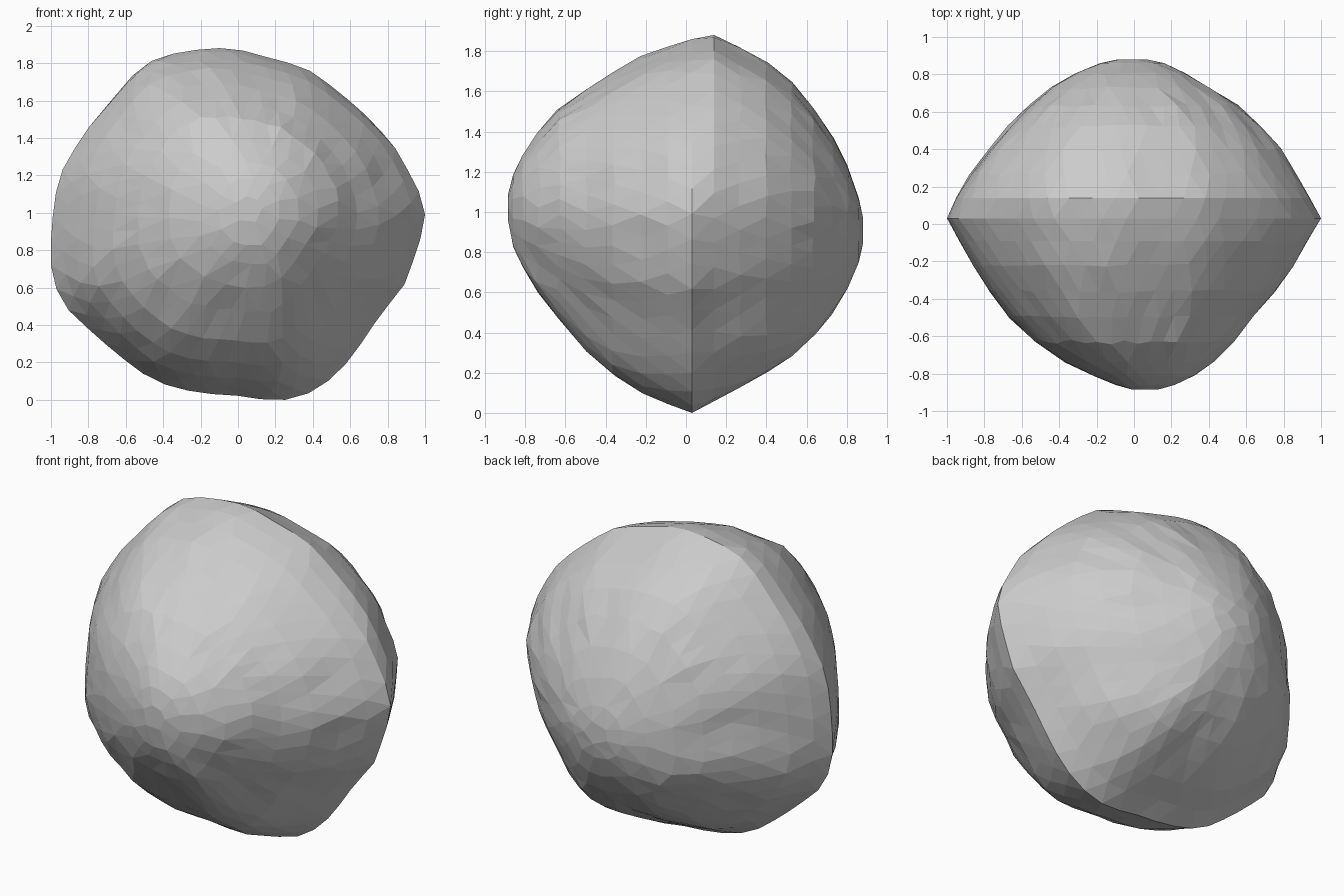
import bpy, bmesh, math, random
from mathutils import Vector

if "Cube" in bpy.data.objects:
    bpy.data.objects.remove(bpy.data.objects["Cube"])

random.seed(4)
N = 46

# widest outline of the boulder (x, z), lying on the ridge plane
outline = [(-.17, 1.88), (-.02, 1.88), (.3, 1.79), (.42, 1.74), (.68, 1.53), (.83, 1.38),
           (.96, 1.15), (1, 1.01), (.97, .85), (.89, .63), (.75, .45), (.65, .3), (.56, .18),
           (.45, .08), (.33, .02), (.2, 0), (0, .03), (-.15, .04), (-.35, .07), (-.53, .16),
           (-.7, .3), (-.9, .48), (-.97, .6), (-1, .73), (-1, .92), (-.97, 1.15), (-.93, 1.27),
           (-.81, 1.46), (-.56, 1.75), (-.44, 1.83)]

# sections along depth: y, left x, right x, bottom z, top z
sections = [(-.885, -.02, .13, .94, 1.09), (-.86, -.1, .23, .82, 1.19), (-.82, -.2, .33, .73, 1.28),
            (-.75, -.36, .43, .61, 1.38), (-.64, -.53, .54, .48, 1.515), (-.5, -.67, .64, .295, 1.61),
            (-.36, -.775, .76, .175, 1.69), (-.22, -.86, .85, .09, 1.775), (-.09, -.935, .935, .04, 1.825),
            (.03, -1, 1, 0, 1.86), (.14, -.95, .94, .06, 1.88), (.27, -.88, .875, .125, 1.82),
            (.4, -.775, .79, .2, 1.75), (.52, -.67, .685, .29, 1.65), (.64, -.555, .55, .39, 1.515),
            (.74, -.435, .4, .49, 1.365), (.81, -.31, .29, .62, 1.22), (.86, -.18, .16, .75, 1.07),
            (.88, -.09, .07, .84, .98)]


def sample(t):
    """Point at fraction t along the closed outline."""
    pts = [Vector(p) for p in outline]
    segs = [(a, b, (b - a).length) for a, b in zip(pts, pts[1:] + pts[:1])]
    d = (t % 1) * sum(s[2] for s in segs)
    for a, b, length in segs:
        if d <= length:
            return a.lerp(b, d / length)
        d -= length
    return pts[0]


def bulge(dx, dz, y):
    """Extra fullness on the diagonals, except the flat lower right of the front."""
    r2 = dx * dx + dz * dz
    diagonal = (2 * dx * dz / r2) ** 2
    depth = min(1, abs(y - .03) / .4)
    amount = -.01 if y < 0 and dx > 0 and dz < 0 else .05
    return amount * diagonal * depth


# rings of the boulder, fitted to each section
bm = bmesh.new()
rings = []
for j, (y, xl, xr, zb, zt) in enumerate(sections):
    inner = abs(y - .03) > .15
    pts = [sample((i + (.5 if j % 2 == 0 else 0)) / N) for i in range(N)]
    x0, x1 = min(p.x for p in pts), max(p.x for p in pts)
    z0, z1 = min(p.y for p in pts), max(p.y for p in pts)
    cx, cz = (xl + xr) / 2, (zb + zt) / 2
    ring = []
    for p in pts:
        dx = xl + (p.x - x0) / (x1 - x0) * (xr - xl) - cx
        dz = zb + (p.y - z0) / (z1 - z0) * (zt - zb) - cz
        k = 1 + bulge(dx, dz, y) + (random.uniform(-.01, .01) if inner else 0)
        dy = random.uniform(-.015, .015) if inner and abs(y) < .8 else 0
        ring.append(bm.verts.new((cx + dx * k, y + dy, cz + dz * k)))
    rings.append(ring)

# staggered triangles between rings
for j, (a, b) in enumerate(zip(rings, rings[1:])):
    for i in range(N):
        n = (i + 1) % N
        if j % 2 == 0:
            bm.faces.new((a[i], b[n], b[i]))
            bm.faces.new((a[i], a[n], b[n]))
        else:
            bm.faces.new((a[i], a[n], b[i]))
            bm.faces.new((a[n], b[n], b[i]))

# blunt end caps
bm.faces.new(rings[0])
bm.faces.new(rings[-1])

# merge the crowded small faces toward the ends
ends = [v for r in rings[:5] + rings[-5:] for v in r]
bmesh.ops.remove_doubles(bm, verts=ends, dist=.065)

# soften the section steps, keeping the ridge band sharp
soft = [v for v in bm.verts if not -.05 < v.co.y < .18 and abs(v.co.y) < .84]
bmesh.ops.smooth_vert(bm, verts=soft, factor=.4, use_axis_x=True, use_axis_y=True, use_axis_z=True)
bmesh.ops.recalc_face_normals(bm, faces=bm.faces)

mesh = bpy.data.meshes.new("boulder")
bm.to_mesh(mesh)
bm.free()
boulder = bpy.data.objects.new("boulder", mesh)
bpy.context.collection.objects.link(boulder)
